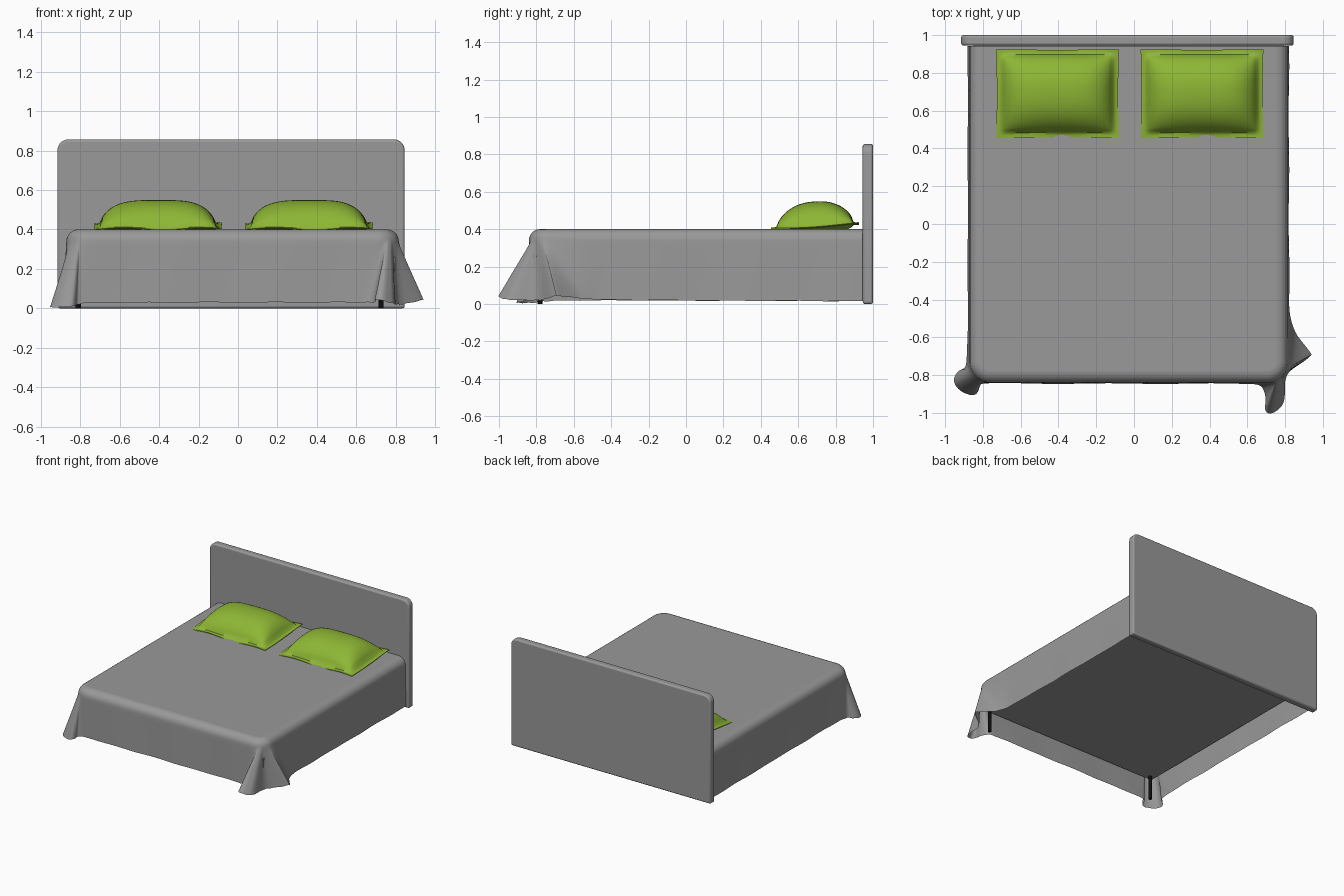
import bpy, bmesh
from math import sin, cos, pi
from mathutils import Vector

if "Cube" in bpy.data.objects:
    bpy.data.objects.remove(bpy.data.objects["Cube"])


def finish(bm, name, mat, angle=None):
    bmesh.ops.recalc_face_normals(bm, faces=bm.faces)
    me = bpy.data.meshes.new(name)
    bm.to_mesh(me)
    bm.free()
    ob = bpy.data.objects.new(name, me)
    bpy.context.collection.objects.link(ob)
    me.materials.append(mat)
    if angle:
        bpy.ops.object.select_all(action='DESELECT')
        ob.select_set(True)
        bpy.context.view_layer.objects.active = ob
        bpy.ops.object.shade_smooth_by_angle(angle=angle)
    return ob


def material(name, rgb):
    m = bpy.data.materials.new(name)
    m.diffuse_color = (*rgb, 1)
    m.use_nodes = True
    m.node_tree.nodes["Principled BSDF"].inputs["Base Color"].default_value = m.diffuse_color
    return m


def box(lo, hi):
    bm = bmesh.new()
    bmesh.ops.create_cube(bm, size=1)
    for v in bm.verts:
        v.co = [(a + b) / 2 + c * (b - a) for a, b, c in zip(lo, hi, v.co)]
    return bm


green = material("pillow_green", (0.27, 0.47, 0.035))
black = material("leg_black", (0.004, 0.004, 0.004))
grey = material("dark_grey", (0.32, 0.32, 0.32))

# Headboard: panel with rounded upper corners and softened edges
bm = box((-0.915, 0.945, 0), (0.845, 1.0, 0.856))
corners = [e for e in bm.edges if all(v.co.z > 0.8 for v in e.verts)
           and abs(e.verts[0].co.y - e.verts[1].co.y) > 0.01]
bmesh.ops.bevel(bm, geom=corners, offset=0.055, segments=8, profile=0.5, affect='EDGES')
head = finish(bm, "headboard", grey, angle=0.6)
bev = head.modifiers.new("soft_edges", 'BEVEL')
bev.width, bev.segments, bev.limit_method = 0.012, 3, 'ANGLE'

# Bed base, mattress and front legs under the blanket
finish(box((-0.85, -0.815, 0.19), (0.795, 0.945, 0.26)), "bed_base", grey)
finish(box((-0.82, -0.78, 0.26), (0.765, 0.94, 0.375)), "mattress", grey)
for side, x in (("left", -0.81), ("right", 0.725)):
    bm = bmesh.new()
    bmesh.ops.create_cone(bm, cap_ends=True, segments=16, radius1=0.013, radius2=0.013, depth=0.2)
    bmesh.ops.translate(bm, verts=bm.verts, vec=(x, -0.78, 0.1))
    finish(bm, f"front_leg_{side}", black, angle=0.6)

# Blanket: each key pairs a wall point (x, y) with a hem point (x, y, z)
keys = [
    (.815, .943, .82, .943, .015), (.815, -.3, .82, -.3, .02), (.815, -.5, .825, -.50, .025),
    (.815, -.72, .85, -.57, .03), (.815, -.77, .942, -.693, .045), (.815, -.77, .942, -.693, .045),
    (.81, -.80, .84, -.77, .02), (.80, -.82, .80, -.80, .02), (.79, -.83, .80, -.93, .02),
    (.78, -.84, .765, -.993, .03), (.765, -.84, .69, -1.008, .05), (.75, -.84, .70, -.91, .03),
    (.73, -.84, .67, -.845, .03), (.60, -.84, .55, -.845, .03), (-.75, -.84, -.75, -.845, .03),
    (-.80, -.84, -.82, -.84, .02), (-.815, -.84, -.825, -.905, .01), (-.83, -.83, -.90, -.905, .005),
    (-.86, -.81, -.965, -.83, .005), (-.87, -.79, -.93, -.775, .01), (-.87, -.75, -.885, -.76, .015),
    (-.87, -.6, -.88, -.6, .02), (-.87, .943, -.88, .943, .015)]


def corner_cut(p):
    out = [p[0]]
    for a, b in zip(p, p[1:]):
        out += [tuple(s * .75 + t * .25 for s, t in zip(a, b)),
                tuple(s * .25 + t * .75 for s, t in zip(a, b))]
    return out + [p[-1]]


def split_long(p, step=0.06):
    out = [p[0]]
    for a, b in zip(p, p[1:]):
        n = 1 + int((Vector(b[:2]) - Vector(a[:2])).length / step)
        out += [tuple(s + (t - s) * i / n for s, t in zip(a, b)) for i in range(1, n + 1)]
    return out


for _ in range(3):
    keys = corner_cut(keys)
keys = split_long(keys)

R, RC, TOP, ARC, DROP = 0.06, 0.05, 0.40, 6, 12   # RC: plan radius of the flat top's corners
bm = bmesh.new()
columns, rim = [], []
for i, (wx, wy, hx, hy, hz) in enumerate(keys):
    w = Vector((wx, wy))
    inner = Vector((min(max(wx, -.87 + R), .815 - R), max(wy, -.84 + R)))
    c = Vector((min(max(wx, -.87 + R + RC), .815 - R - RC), max(wy, -.84 + R + RC)))
    if abs(c.x - wx) > 1e-6 and abs(c.y - wy) > 1e-6:
        inner = c + (w - c).normalized() * RC
        out = (w - c).normalized()
    else:
        out = (w - inner).normalized()
    hem = Vector((hx, hy, hz + 0.0015 * sin(i * 0.9)))
    col = []
    for k in range(ARC + 1):
        a = pi / 2 * k / ARC
        p = inner + out * R * sin(a)
        col.append(Vector((p.x, p.y, TOP - R * (1 - cos(a)))))
    wall = col[-1]
    for k in range(1, DROP + 1):
        t = k / DROP
        p = wall.lerp(hem, t)
        p += Vector((out.x, out.y, 0)) * 0.002 * sin(i * 0.55) * t
        col.append(p)
    columns.append([bm.verts.new(p) for p in col])
    if not rim or (rim[-1] - col[0]).length > 0.002:
        rim.append(col[0])
for a, b in zip(columns, columns[1:]):
    for k in range(ARC + DROP):
        bm.faces.new((a[k], a[k + 1], b[k + 1], b[k]))
bmesh.ops.remove_doubles(bm, verts=bm.verts[:], dist=0.0005)
# Flat top of the blanket
bm.faces.new([bm.verts.new(p) for p in rim])
finish(bm, "blanket", grey, angle=1.0)


# Pillows: puffed body inside a thin, slightly wavy flange
def pillow(name, cx, cy=0.69, hx=0.325, hy=0.235, nx=48, ny=36):
    bm = bmesh.new()

    def sheet(top):
        grid = []
        for j in range(ny + 1):
            row = []
            for i in range(nx + 1):
                u, v = 2 * i / nx - 1, 2 * j / ny - 1
                a, b = min(1, abs(u) / .92), min(1, abs(v) / .89)
                f = (1 - a ** 3.6) ** .6 * (1 - b ** 2.3) ** .62
                z = .416 + .014 * v + .006 * sin(5 * u + 2 * v) * max(abs(u), abs(v)) ** 4
                z = z + .002 + .13 * f if top else max(.399, z - .002 - .05 * f)
                x = cx + hx * u * (1 - .012 * (1 - v * v))
                y = cy + hy * v * (1 - .012 * (1 - u * u))
                row.append(bm.verts.new((x, y, z)))
            grid.append(row)
        for r, s in zip(grid, grid[1:]):
            for i in range(nx):
                bm.faces.new((r[i], r[i + 1], s[i + 1], s[i]))
        return grid[0] + [r[-1] for r in grid[1:]] + grid[-1][-2::-1] + [r[0] for r in grid[-2:0:-1]]

    up, low = sheet(True), sheet(False)
    for i in range(len(up)):
        bm.faces.new((up[i - 1], up[i], low[i], low[i - 1]))
    finish(bm, name, green, angle=0.9)


pillow("pillow_left", -0.405)
pillow("pillow_right", 0.36)
